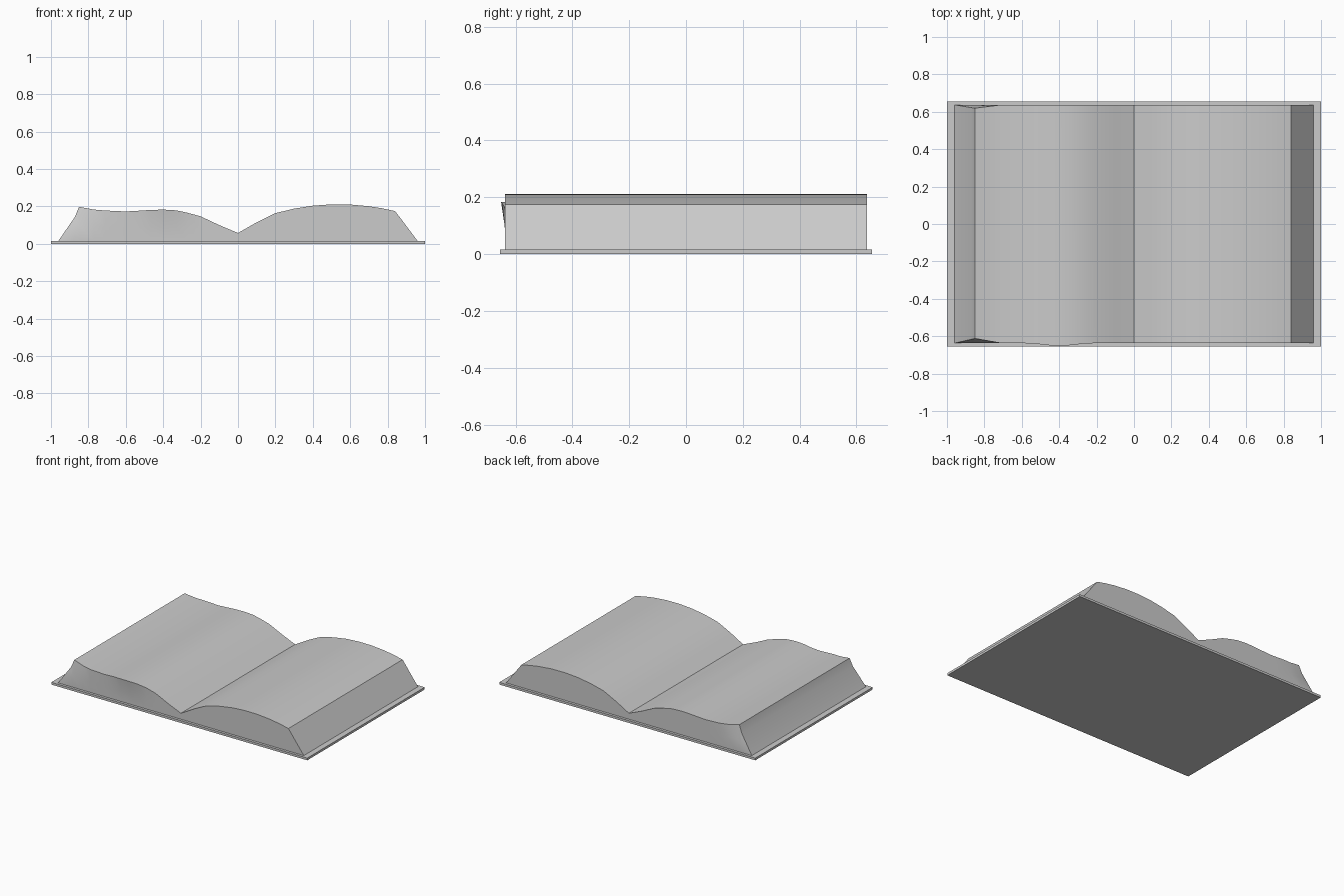
import bpy, bmesh, math

if "Cube" in bpy.data.objects:
    bpy.data.objects.remove(bpy.data.objects["Cube"])

COVER_T = 0.016
PAGE_Y = 0.637

# Cover: thin flat board
bpy.ops.mesh.primitive_cube_add(size=1, location=(0, 0, COVER_T / 2))
cover = bpy.context.object
cover.name = "cover"
cover.scale = (2.0, 1.31, COVER_T)
bpy.ops.object.transform_apply(location=False, rotation=False, scale=True)

# Page outline as seen from the front: left fore-edge, spine valley, right fore-edge
outline = [
    (-0.96, 0.016), (-0.872, 0.144), (-0.85, 0.198), (-0.77, 0.183), (-0.71, 0.178),
    (-0.60, 0.173), (-0.53, 0.177), (-0.47, 0.181), (-0.40, 0.183), (-0.33, 0.179),
    (-0.27, 0.166), (-0.20, 0.147), (-0.10, 0.100), (0.0, 0.058), (0.10, 0.115),
    (0.20, 0.164), (0.30, 0.188), (0.40, 0.204), (0.50, 0.211), (0.60, 0.210),
    (0.70, 0.201), (0.77, 0.190), (0.84, 0.175), (0.96, 0.016),
]


def dent(x):
    """Inward lean of the left page corner, 0..1."""
    if x < -0.85:
        return max(0, (x + 0.96) / 0.11)
    return max(0, (-0.71 - x) / 0.14)


def bulge(x):
    """Outward swell of the front left page edge."""
    return 0.014 * max(0, 1 - ((x + 0.40) / 0.14) ** 2)


# Pages: one cross-section ring per outline point, joined along x
bm = bmesh.new()
rings = []
for x, z in outline:
    mid = COVER_T + 0.45 * (z - COVER_T)
    front = -PAGE_Y + 0.025 * dent(x) - bulge(x)
    back = PAGE_Y - 0.018 * dent(x)
    ring = [(front, z), (-PAGE_Y, mid), (-PAGE_Y, COVER_T),
            (PAGE_Y, COVER_T), (PAGE_Y, mid), (back, z)]
    rings.append([bm.verts.new((x, y, h)) for y, h in ring])
for a, b in zip(rings, rings[1:]):
    for i in range(6):
        j = (i + 1) % 6
        bm.faces.new((a[i], a[j], b[j], b[i]))
bmesh.ops.remove_doubles(bm, verts=bm.verts, dist=0.0005)
bmesh.ops.recalc_face_normals(bm, faces=bm.faces)
mesh = bpy.data.meshes.new("pages")
bm.to_mesh(mesh)
bm.free()
pages = bpy.data.objects.new("pages", mesh)
bpy.context.collection.objects.link(pages)

# Smooth page curves with crisp block edges
bpy.ops.object.select_all(action='DESELECT')
pages.select_set(True)
bpy.context.view_layer.objects.active = pages
bpy.ops.object.shade_smooth_by_angle(angle=math.radians(30))
